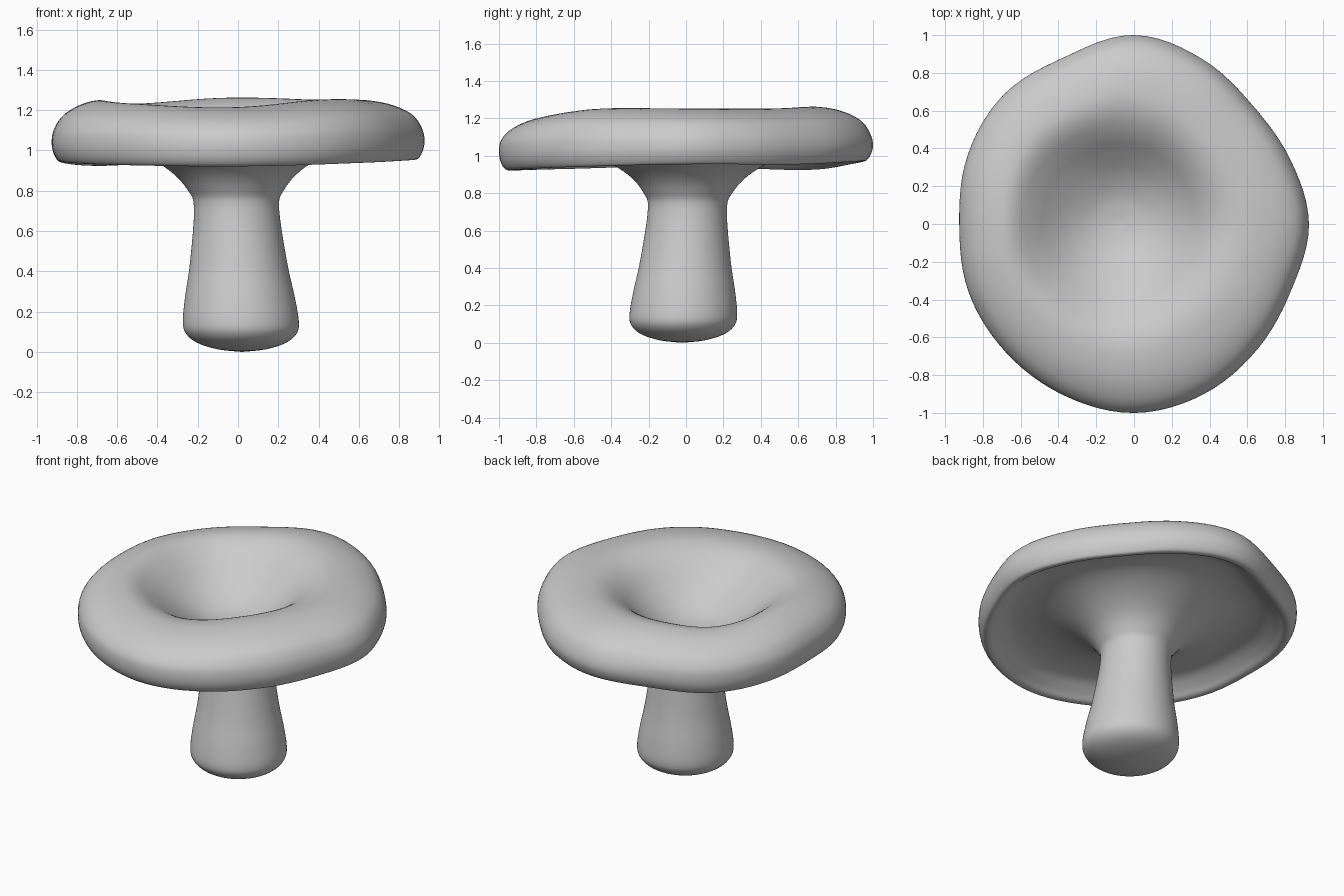
import bpy, bmesh, math

if "Cube" in bpy.data.objects:
    bpy.data.objects.remove(bpy.data.objects["Cube"])

SEG, SUB = 96, 4


def spline(p0, p1, p2, p3, t):
    return 0.5 * (2 * p1 + (p2 - p0) * t + (2 * p0 - 5 * p1 + 4 * p2 - p3) * t * t
                  + (3 * p1 - p0 - 3 * p2 + p3) * t ** 3)


def ramp(a, b, x):
    t = min(max((x - a) / (b - a), 0), 1)
    return t * t * (3 - 2 * t)


def around(values, a):
    # smooth lookup of values spaced evenly around the circle
    n = len(values)
    f = a / math.tau * n
    i = int(f)
    return spline(*(values[(i + k) % n] for k in (-1, 0, 1, 2)), f - i)


# Irregular cap outline, rim height and lip height, counter-clockwise from +x
outline_radii = (.926, .895, .888, .945, 1, .957, .972, .953,
                 .925, .947, .96, .98, 1, .973, .93, .903)
rim_heights = (.005, .005, .015, -.015, .003, -.015, -.033, .005)
lip_heights = (.03, .03, .045, 0, .02, .005, -.003, .015)

# Profile (radius, height): stem and underside, then rim and bowl
lower = [(0, .005), (.12, .018), (.22, .05), (.274, .095), (.288, .155), (.272, .28),
         (.241, .45), (.211, .72), (.24, .81), (.32, .9), (.45, .975), (.62, 1.02),
         (.78, 1.015), (.88, .965), (.925, .933), (.965, .935), (.993, .98)]
upper = [(1, 1.045), (.985, 1.115), (.93, 1.182), (.82, 1.232), (.68, 1.252),
         (.57, 1.232), (.465, 1.175), (.36, 1.095), (.25, 1.02), (.13, .965), (0, .945)]
profile = lower + upper
last = len(profile) - 1

# Refine the profile into smooth rows, remembering which belong to the top
rows = []
for i in range(last):
    pts = [profile[min(max(i + k, 0), last)] for k in (-1, 0, 1, 2)]
    for s in range(SUB):
        r, z = (spline(*c, s / SUB) for c in zip(*pts))
        rows.append((r, z, i >= len(lower)))
rows.append((*profile[-1], True))


def place(row, a):
    r, z, top = row
    # cap outline, off-centre bowl, leaning stem, wavy rim and lip
    outline = ramp(.25, .85, r) * ramp(.8, .95, z)
    if top:
        fade = 1 - ramp(.45, .97, r)
        sx, sy = -.08 * fade, .01 * fade
        z += ramp(1, 1.2, z) * around(rim_heights, a)
    else:
        sx = (.02 - .038 * z) * (1 - ramp(.4, .85, r))
        sy = -sx
    if z > .85:
        z += ramp(.35, .9, r) * (1 - ramp(.97, 1.12, z)) * around(lip_heights, a)
    r *= 1 + outline * (around(outline_radii, a) - 1)
    return r * math.cos(a) + sx, r * math.sin(a) + sy, z


# Revolve into one continuous mushroom
bm = bmesh.new()
angles = [math.tau * j / SEG for j in range(SEG)]
rings = [[bm.verts.new(place(row, a)) for a in angles] for row in rows[1:-1]]
for lo, hi in zip(rings, rings[1:]):
    for j in range(SEG):
        k = (j + 1) % SEG
        bm.faces.new((lo[j], lo[k], hi[k], hi[j]))
for row, ring in ((rows[0], rings[0]), (rows[-1], rings[-1])):
    tip = bm.verts.new(place(row, 0))
    for j in range(SEG):
        bm.faces.new((tip, ring[j], ring[(j + 1) % SEG]))
bmesh.ops.recalc_face_normals(bm, faces=bm.faces)
bmesh.ops.translate(bm, verts=bm.verts, vec=(0, 0, -min(v.co.z for v in bm.verts)))
for f in bm.faces:
    f.smooth = True

mesh = bpy.data.meshes.new("mushroom")
bm.to_mesh(mesh)
bm.free()
bpy.context.collection.objects.link(bpy.data.objects.new("mushroom", mesh))
